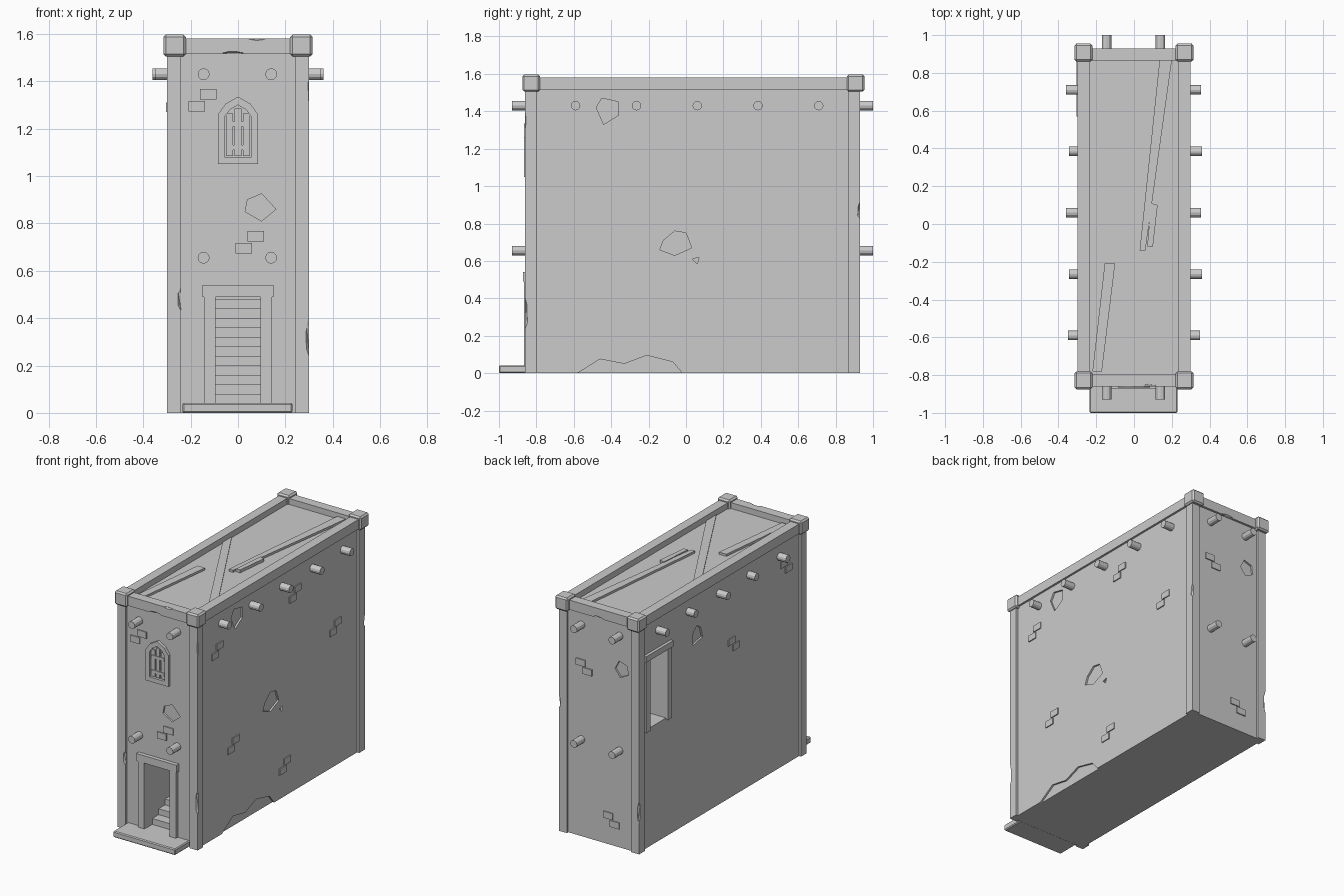
import bpy, bmesh, math
from mathutils import Matrix, Vector

if "Cube" in bpy.data.objects:
    bpy.data.objects.remove(bpy.data.objects["Cube"])

stone = bpy.data.materials.new("grey stone")
stone.use_nodes = True
GREY = (0.6, 0.6, 0.6, 1)
stone.diffuse_color = GREY
stone.node_tree.nodes["Principled BSDF"].inputs["Base Color"].default_value = GREY


def make(name, bm):
    bmesh.ops.recalc_face_normals(bm, faces=bm.faces)
    mesh = bpy.data.meshes.new(name)
    bm.to_mesh(mesh)
    bm.free()
    mesh.materials.append(stone)
    ob = bpy.data.objects.new(name, mesh)
    bpy.context.collection.objects.link(ob)
    return ob


def box(name, x, y, z, bevel=0):
    bm = bmesh.new()
    bmesh.ops.create_cube(bm, size=1)
    for v in bm.verts:
        v.co = [(a + b) / 2 + c * (b - a) for (a, b), c in zip((x, y, z), v.co)]
    if bevel:
        bmesh.ops.bevel(bm, geom=bm.edges[:], offset=bevel, segments=1, affect='EDGES')
    return make(name, bm)


def prism(name, pts, axis, lo, hi):
    """Extrude an outline along an axis between lo and hi."""
    place = {'x': lambda u, v: (lo, u, v), 'y': lambda u, v: (u, lo, v),
             'z': lambda u, v: (u, v, lo)}[axis]
    bm = bmesh.new()
    face = bm.faces.new([bm.verts.new(place(u, v)) for u, v in pts])
    out = bmesh.ops.extrude_face_region(bm, geom=[face])["geom"]
    step = Vector([hi - lo if a == axis else 0 for a in 'xyz'])
    bmesh.ops.translate(bm, vec=step, verts=[g for g in out if isinstance(g, bmesh.types.BMVert)])
    return make(name, bm)


def cut(body, cutter):
    cutter.hide_render = True
    mod = body.modifiers.new("cut", 'BOOLEAN')
    mod.operation, mod.solver, mod.object = 'DIFFERENCE', 'EXACT', cutter
    bpy.context.view_layer.objects.active = body
    bpy.ops.object.modifier_apply(modifier=mod.name)
    bpy.data.objects.remove(cutter)


def chip(body, pos, size):
    bm = bmesh.new()
    bmesh.ops.create_icosphere(bm, subdivisions=1, radius=1)
    bmesh.ops.transform(bm, verts=bm.verts,
                        matrix=Matrix.Translation(pos) @ Matrix.Diagonal((*size, 1)))
    cut(body, make("chip_cutter", bm))


def peg(name, base, direction, length):
    d = Vector(direction)
    bm = bmesh.new()
    bmesh.ops.create_cone(bm, cap_ends=True, segments=12, radius1=0.025, radius2=0.025, depth=length)
    turn = d.to_track_quat('Z', 'Y').to_matrix().to_4x4()
    bmesh.ops.transform(bm, verts=bm.verts, matrix=Matrix.Translation(Vector(base) + d * length / 2) @ turn)
    return make(name, bm)


# Main block with the roof deck as its top
walls = box("walls", (-.285, .285), (-.845, .915), (0, 1.54))

# Stair passage from the front door up to the side opening
rise, tread = .04, .068
path = [(-.9, rise)]
for i in range(19):
    y = -.78 + i * tread
    path += [(y, rise * (i + 1)), (y, rise * (i + 2))]
path += [(.83, .80), (.83, 1.27), (.5, 1.27), (-.74, .49), (-.9, .49)]
cut(walls, prism("passage_cutter", path, 'x', -.095, .095))
cut(walls, box("opening_cutter", (-.4, 0), (.62, .81), (.80, 1.27)))

# Broken plaster patches: axis, outer and inner depth, outline
patches = [
    ('x', .32, .273, [(-.48, 1.42), (-.45, 1.47), (-.36, 1.45), (-.36, 1.38), (-.44, 1.33)]),
    ('x', .32, .273, [(-.14, .66), (-.12, .71), (-.06, .76), (0, .75), (.03, .67), (-.06, .63)]),
    ('x', .32, .273, [(.035, .61), (.07, .62), (.06, .585)]),
    ('x', .32, .273, [(-.58, -.1), (-.58, 0), (-.46, .075), (-.33, .05), (-.21, .095),
                      (-.07, .06), (-.02, 0), (-.02, -.1)]),
    ('x', -.32, -.273, [(.23, 1.2), (.25, 1.27), (.29, 1.3), (.34, 1.25), (.33, 1.18)]),
    ('y', -.9, -.833, [(.03, .85), (.04, .9), (.10, .925), (.16, .86), (.10, .81)]),
    ('y', .98, .903, [(-.11, 1.2), (-.14, 1.26), (-.2, 1.24), (-.21, 1.18), (-.15, 1.15)]),
]
for axis, lo, hi, pts in patches:
    cut(walls, prism("patch_cutter", pts, axis, lo, hi))

# Exposed bricks, in small staggered groups on each wall
groups = {
    ('x', .28, .292): [(-.63, 1.26), (.2, 1.33), (.63, .94), (-.46, .56), (.09, .21)],
    ('x', -.292, -.28): [(-.1, 1.03), (-.66, 1.34)],
    ('y', -.852, -.84): [(-.15, 1.32), (.05, .72)],
    ('y', .91, .922): [(.12, 1.15), (-.085, .17)],
}
for (axis, lo, hi), spots in groups.items():
    for u, v in spots:
        for du, dv in ((-.025, -.025), (.025, .025)):
            a, b = u + du, v + dv
            prism("exposed_brick", [(a - .035, b - .022), (a + .035, b - .022),
                                    (a + .035, b + .022), (a - .035, b + .022)], axis, lo, hi)

# Corner posts and their caps
posts = {}
for sx in (-1, 1):
    xs = sorted((sx * .24, sx * .30))
    cx = sorted((sx * .22, sx * .315))
    for end, py, cy in (("front", (-.86, -.80), (-.875, -.78)), ("back", (.865, .93), (.86, .955))):
        side = "left" if sx > 0 else "right"
        posts[end, sx] = box(f"{end}_{side}_post", xs, py, (0, 1.51))
        box(f"{end}_{side}_cap", cx, cy, (1.505, 1.597), .01)
chip(posts["front", -1], (-.238, -.865, .48), (.02, .02, .06))
chip(posts["front", 1], (.305, -.865, .32), (.022, .02, .11))
chip(posts["front", 1], (.305, -.865, 1.36), (.012, .012, .09))
chip(posts["back", 1], (.305, .935, .87), (.02, .02, .06))
chip(posts["back", -1], (-.305, .935, .28), (.02, .02, .1))

# Parapet beams around the roof
for sx in (-1, 1):
    box("side_parapet", sorted((sx * .235, sx * .299)), (-.79, .87), (1.515, 1.58))
front_beam = box("front_parapet", (-.23, .23), (-.86, -.795), (1.515, 1.58))
back_beam = box("back_parapet", (-.23, .23), (.865, .93), (1.515, 1.58))
chip(front_beam, (.08, -.865, 1.585), (.05, .02, .015))
chip(front_beam, (-.02, -.865, 1.51), (.07, .02, .02))
chip(back_beam, (.01, .935, 1.51), (.06, .02, .02))

# Loose planks lying on the roof
planks = [
    ([(-.22, -.78), (-.17, -.78), (-.10, -.21), (-.155, -.21)], .015),
    ([(.03, -.14), (.06, -.14), (.20, .865), (.135, .865)], .015),
    ([(.07, -.12), (.10, -.12), (.125, .10), (.09, .11)], .02),
    ([(.235, -.66), (.235, -.55), (-.235, .27), (-.235, .17)], .006),
]
for pts, height in planks:
    prism("roof_plank", pts, 'z', 1.535, 1.54 + height)

# Beam ends sticking out of the walls
reach = {1: (.35, .36, .355, .36, .355), -1: (.35, .345, .36, .345, .36)}
for sx, ends in reach.items():
    for i, tip in enumerate(ends):
        peg("side_beam_end", (sx * .27, -.59 + i * .325, 1.43), (sx, 0, 0), tip - .27)
for x in (-.145, .14):
    for z in (.655, 1.43):
        peg("front_beam_end", (x, -.83, z), (0, -1, 0), .10)
        peg("back_beam_end", (x, .90, z), (0, 1, 0), .10)

# Doorstep and door frame
box("doorstep", (-.235, .23), (-1, -.84), (0, .042), .006)
box("door_lintel", (-.15, .15), (-.872, -.82), (.49, .54))
for sx in (-1, 1):
    box("door_jamb", sorted((sx * .095, sx * .143)), (-.866, -.82), (.04, .49))

# Frame of the side opening
box("opening_lintel", (-.305, -.25), (.57, .86), (1.27, 1.31))
for ys in ((.58, .62), (.81, .85)):
    box("opening_jamb", (-.30, -.25), ys, (.79, 1.27))


def arch(half, low, spring, top):
    """Pointed arch outline."""
    bend = (half * .62, spring + (top - spring) * .6)
    right = [(half, low), (half, spring), bend]
    return right + [(0, top)] + [(-u, v) for u, v in reversed(right)]


# Pointed window with its boards
frame = prism("window_frame", arch(.085, 1.05, 1.26, 1.335), 'y', -.865, -.84)
cut(frame, prism("window_cutter", arch(.056, 1.08, 1.25, 1.3), 'y', -.9, -.847))
for x, top in ((-.036, 1.265), (0, 1.285), (.036, 1.265)):
    box("window_board", (x - .014, x + .014), (-.856, -.845), (1.085, top))
for z in (1.12, 1.22):
    box("window_strap", (-.05, .05), (-.86, -.85), (z - .01, z + .01))
